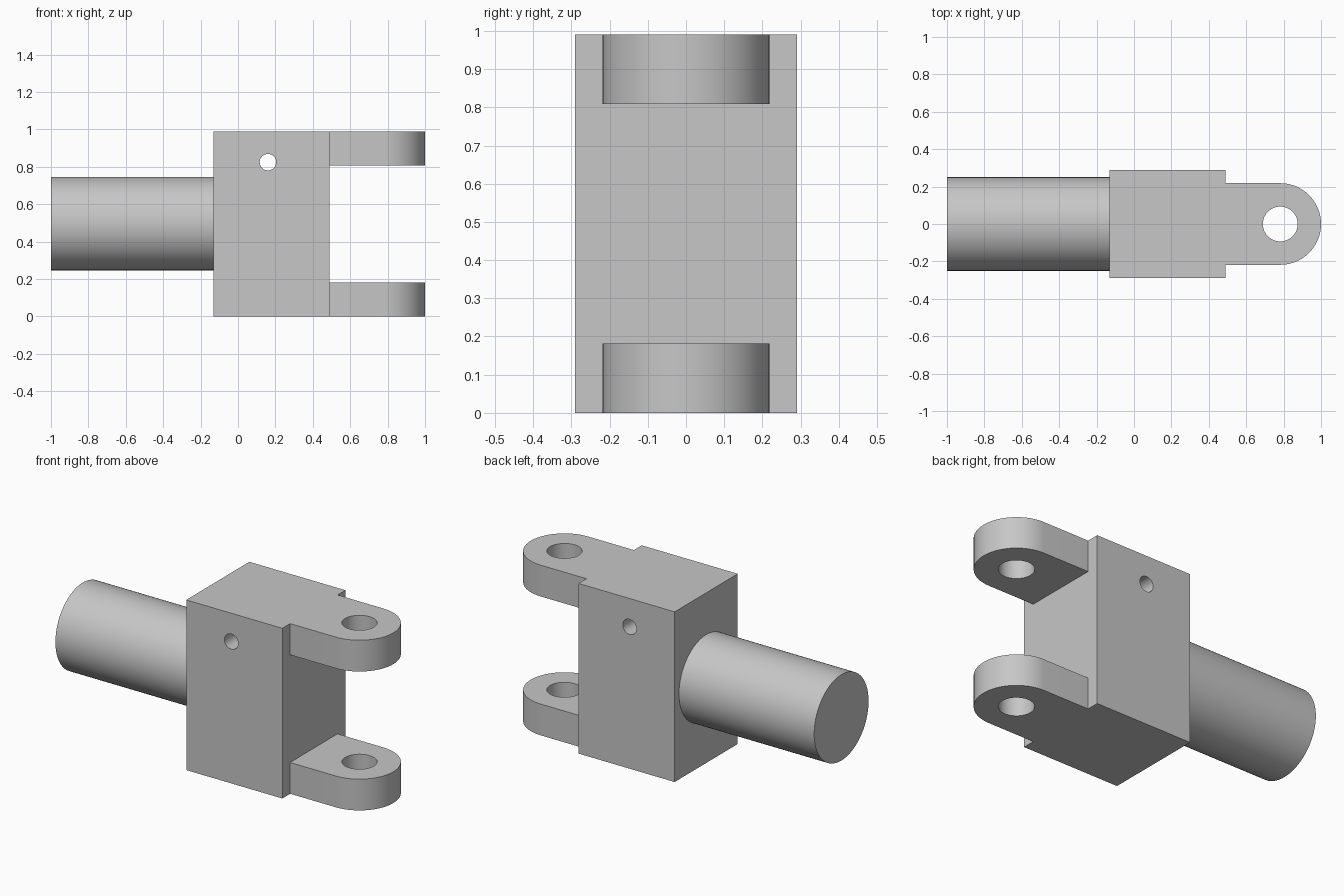
import bpy, bmesh, math
from mathutils import Matrix, Vector

if "Cube" in bpy.data.objects:
    bpy.data.objects.remove(bpy.data.objects["Cube"], do_unlink=True)

HEIGHT = 0.99
BLOCK_X = (-0.13, 0.488)
BLOCK_HALF_Y = 0.29
LUG_X, LUG_R, LUG_T = 0.782, 0.218, 0.182

steel = bpy.data.materials.new("plain grey")
steel.use_nodes = True
grey = (0.57, 0.57, 0.57, 1)
steel.diffuse_color = grey
steel.node_tree.nodes["Principled BSDF"].inputs["Base Color"].default_value = grey


def finish(name, bm):
    bmesh.ops.recalc_face_normals(bm, faces=bm.faces)
    mesh = bpy.data.meshes.new(name)
    bm.to_mesh(mesh)
    bm.free()
    mesh.materials.append(steel)
    obj = bpy.data.objects.new(name, mesh)
    bpy.context.collection.objects.link(obj)
    return obj


def cylinder(name, start, end, radius, sides=64):
    start, end = Vector(start), Vector(end)
    axis = end - start
    turn = axis.to_track_quat("Z", "Y").to_matrix().to_4x4()
    bm = bmesh.new()
    bmesh.ops.create_cone(bm, cap_ends=True, segments=sides, radius1=radius,
                          radius2=radius, depth=axis.length,
                          matrix=Matrix.Translation((start + end) / 2) @ turn)
    return finish(name, bm)


def prism(name, outline, z0, z1):
    bm = bmesh.new()
    face = bm.faces.new([bm.verts.new((x, y, z0)) for x, y in outline])
    top = bmesh.ops.extrude_face_region(bm, geom=[face])["geom"]
    bmesh.ops.translate(bm, vec=(0, 0, z1 - z0),
                        verts=[v for v in top if isinstance(v, bmesh.types.BMVert)])
    return finish(name, bm)


def activate(obj):
    bpy.ops.object.select_all(action="DESELECT")
    obj.select_set(True)
    bpy.context.view_layer.objects.active = obj


def drill(obj, start, end, radius):
    cutter = cylinder("drill", start, end, radius)
    cutter.hide_render = True
    mod = obj.modifiers.new("hole", "BOOLEAN")
    mod.operation, mod.solver, mod.object = "DIFFERENCE", "EXACT", cutter
    activate(obj)
    bpy.ops.object.modifier_apply(modifier=mod.name)
    bpy.data.objects.remove(cutter, do_unlink=True)


def smooth(obj):
    activate(obj)
    bpy.ops.object.shade_smooth_by_angle(angle=math.radians(30))


# Main block with a small cross hole
x0, x1 = BLOCK_X
w = BLOCK_HALF_Y
block = prism("block", [(x0, -w), (x1, -w), (x1, w), (x0, w)], 0, HEIGHT)
drill(block, (0.16, -1, 0.825), (0.16, 1, 0.825), 0.044)
smooth(block)

# Round shaft
smooth(cylinder("shaft", (-1, 0, HEIGHT / 2 + 0.002), (x0, 0, HEIGHT / 2 + 0.002), 0.25, 96))

# Two rounded fork lugs with pin holes
steps = 40
arc = [math.pi * (i / steps - 0.5) for i in range(steps + 1)]
outline = [(x1, -LUG_R)]
outline += [(LUG_X + LUG_R * math.cos(a), LUG_R * math.sin(a)) for a in arc]
outline.append((x1, LUG_R))
for name, z in (("lower_lug", 0), ("upper_lug", HEIGHT - LUG_T)):
    lug = prism(name, outline, z, z + LUG_T)
    drill(lug, (LUG_X, 0, z - 0.1), (LUG_X, 0, z + LUG_T + 0.1), 0.093)
    smooth(lug)
